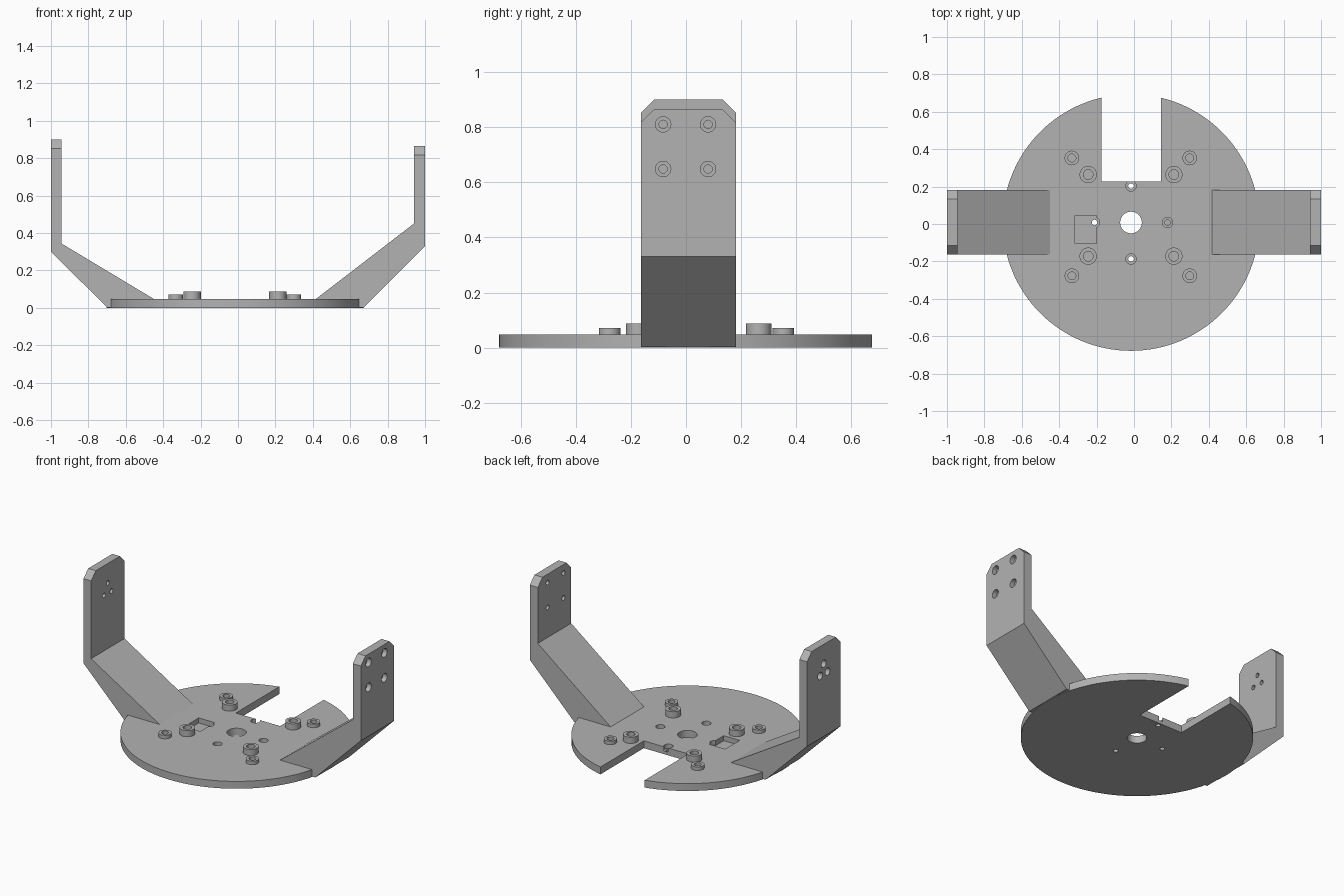
import bpy, bmesh, math
from mathutils import Matrix, Vector

if "Cube" in bpy.data.objects:
    bpy.data.objects.remove(bpy.data.objects["Cube"])

CX, CY = -0.016, 0.008      # centre of the base disc
T = 0.048                   # base thickness

grey = bpy.data.materials.new("grey")
grey.diffuse_color = (0.45, 0.45, 0.45, 1)
grey.use_nodes = True
grey.node_tree.nodes["Principled BSDF"].inputs["Base Color"].default_value = grey.diffuse_color


def finish(name, bm):
    bmesh.ops.remove_doubles(bm, verts=bm.verts, dist=1e-5)
    bmesh.ops.recalc_face_normals(bm, faces=bm.faces)
    me = bpy.data.meshes.new(name)
    bm.to_mesh(me)
    bm.free()
    ob = bpy.data.objects.new(name, me)
    bpy.context.collection.objects.link(ob)
    me.materials.append(grey)
    return ob


def lathe(name, profile, loc, axis="Z", steps=32):
    """Solid of revolution; profile is (radius, height) pairs, ending on the axis."""
    bm = bmesh.new()
    vs = [bm.verts.new((r, 0, h)) for r, h in profile]
    es = [bm.edges.new(p) for p in zip(vs, vs[1:])]
    bmesh.ops.spin(bm, geom=vs + es, cent=(0, 0, 0), axis=(0, 0, 1),
                   angle=2 * math.pi, steps=steps, use_duplicate=False)
    turn = Vector((0, 0, 1)).rotation_difference(
        {"Z": Vector((0, 0, 1)), "X": Vector((1, 0, 0)), "-X": Vector((-1, 0, 0))}[axis])
    bm.transform(Matrix.Translation(loc) @ turn.to_matrix().to_4x4())
    return finish(name, bm)


def prism(name, pts, depth):
    """Extrude a closed polygon of 3D points along a vector."""
    bm = bmesh.new()
    f = bm.faces.new([bm.verts.new(p) for p in pts])
    ext = bmesh.ops.extrude_face_region(bm, geom=[f], use_keep_orig=True)
    bmesh.ops.translate(bm, vec=depth, verts=[
        v for v in ext["geom"] if isinstance(v, bmesh.types.BMVert)])
    return finish(name, bm)


def block(name, x0, x1, y0, y1, z0, z1):
    return prism(name, [(x0, y0, z0), (x1, y0, z0), (x1, y1, z0), (x0, y1, z0)],
                 (0, 0, z1 - z0))


def apply(ob, cutters, op="DIFFERENCE"):
    for c in cutters:
        m = ob.modifiers.new("cut", "BOOLEAN")
        m.operation, m.solver, m.object = op, "EXACT", c
    dg = bpy.context.evaluated_depsgraph_get()
    me = bpy.data.meshes.new_from_object(ob.evaluated_get(dg))
    ob.modifiers.clear()
    ob.data = me
    for c in cutters:
        bpy.data.objects.remove(c)


def bore(loc, axis, step, wide=0.028, narrow=0.015):
    """Stepped hole cutter: wide above the step height, narrow below it."""
    return lathe("bore", [(0, -0.2), (narrow, -0.2), (narrow, step),
                          (wide, step), (wide, 0.2), (0, 0.2)], loc, axis, 24)


# Base disc with slot, centre hole, screw holes and a shallow pocket
base = lathe("base_disc", [(0, 0), (0.686, 0), (0.686, T), (0, T)], (CX, CY, 0), steps=128)
cuts = [block("slot", -0.175, 0.145, 0.227, 1, -0.1, 0.2),
        lathe("centre_hole", [(0, -0.1), (0.058, -0.1), (0.058, 0.2), (0, 0.2)], (CX, CY, 0)),
        block("pocket", -0.315, -0.2, -0.103, 0.045, 0.015, 0.2)]
for dx, dy in ((0.195, 0), (-0.195, 0), (0, 0.195), (0, -0.195)):
    cuts.append(bore((CX + dx, CY + dy, 0), "Z", 0.02))
apply(base, cuts)

# Standoffs: four tall inner ones and four short outer ones
for label, xs, ys, r, hole, top in (
        ("tall", (-0.245, 0.213), (-0.172, 0.264), 0.046, 0.026, 0.088),
        ("short", (-0.332, 0.298), (-0.277, 0.353), 0.039, 0.021, 0.071)):
    for x in xs:
        for y in ys:
            lathe(label + "_standoff", [(0, 0.04), (r, 0.04), (r, top), (hole, top),
                                        (hole, T + 0.002), (0, T + 0.002)], (x, y, 0))


# Bent arms with chamfered tops and counterbored mounting holes
def arm(name, side, profile, top, holes, wide):
    y0, y1, c = -0.163, 0.181, 0.048
    ob = prism(name, [(x, y0, z) for x, z in profile], (0, y1 - y0, 0))
    cut = []
    for y, s in ((y0, 1), (y1, -1)):
        cut.append(prism("chamfer", [(side * 0.8, y - s * 0.1, top - c - 0.1),
                                     (side * 0.8, y + s * (c + 0.1), top + 0.1),
                                     (side * 0.8, y - s * 0.1, top + 0.1)],
                         (side * 0.4, 0, 0)))
    for y, z in holes:
        cut.append(bore((side * 0.97, y, z), "X" if side > 0 else "-X", 0, wide))
    apply(ob, cut)


arm("left_arm", -1, [(-1, 0.9), (-0.945, 0.9), (-0.945, 0.345), (-0.45, T),
                     (-0.45, 0.003), (-0.7, 0.003), (-1, 0.3)], 0.9,
    [(CY, 0.773), (CY - 0.038, 0.707), (CY + 0.038, 0.707)], 0.024)
arm("right_arm", 1, [(1, 0.865), (0.942, 0.865), (0.942, 0.452), (0.417, T),
                     (0.417, 0.003), (0.672, 0.003), (1, 0.33)], 0.865,
    [(y, z) for y in (-0.083, 0.08) for z in (0.648, 0.81)], 0.028)

# Smooth round walls, keep edges sharp
for ob in bpy.context.scene.objects:
    ob.select_set(True)
    bpy.context.view_layer.objects.active = ob
bpy.ops.object.shade_smooth_by_angle(angle=math.radians(30))
